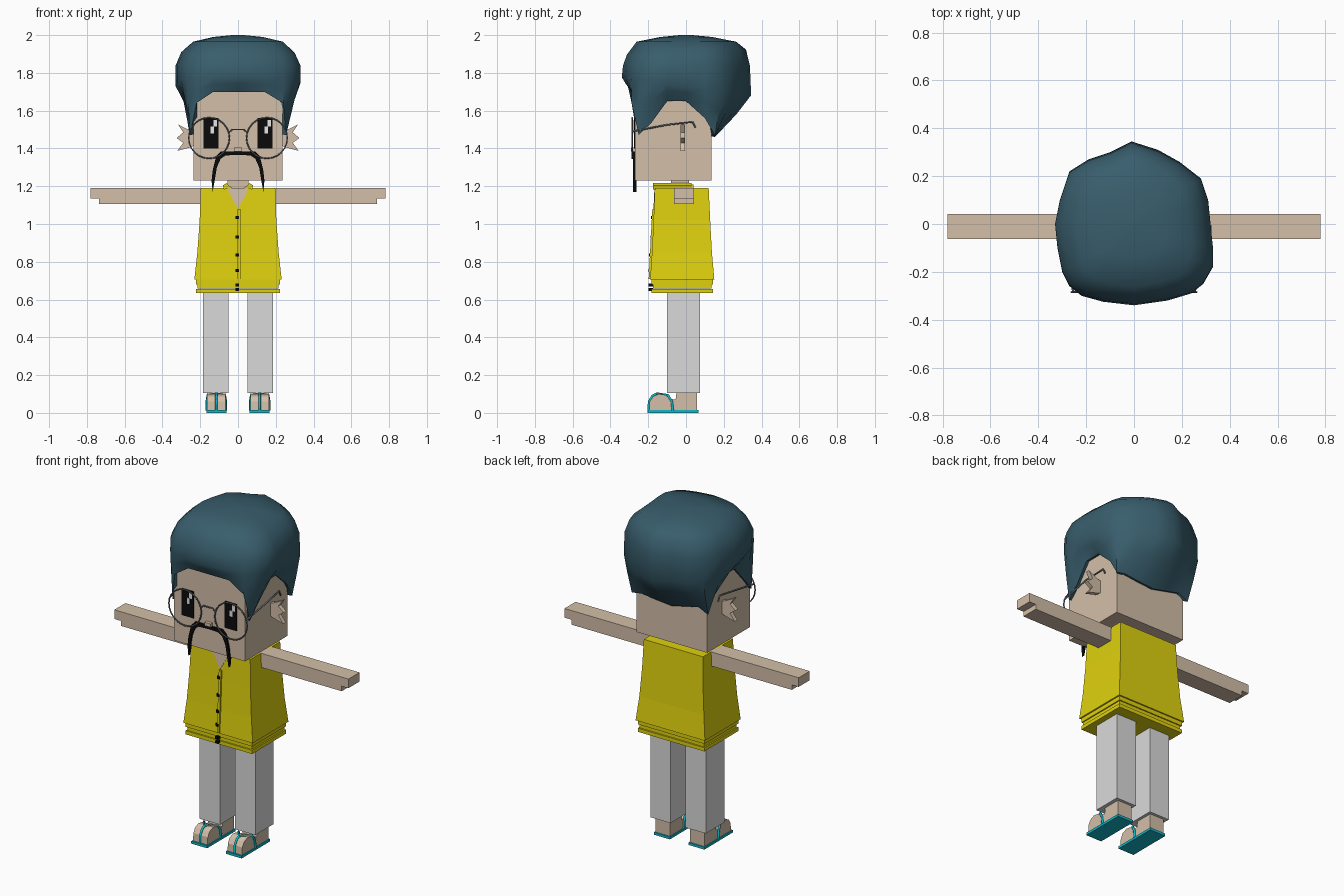
import bpy, bmesh, math
from mathutils import Vector

old = bpy.data.objects.get("Cube")
if old:
    bpy.data.objects.remove(old, do_unlink=True)


def material(name, srgb):
    lin = [((c / 255 + 0.055) / 1.055) ** 2.4 if c > 10 else c / 3294 for c in srgb]
    m = bpy.data.materials.new(name)
    m.use_nodes = True
    m.diffuse_color = (*lin, 1)
    m.node_tree.nodes["Principled BSDF"].inputs["Base Color"].default_value = (*lin, 1)
    return m


SKIN = material("skin", (211, 191, 168))
HAIR = material("dark teal hair", (56, 93, 108))
SHIRT = material("yellow cloth", (223, 209, 14))
PANTS = material("light grey cloth", (218, 218, 218))
BLACK = material("black", (10, 10, 10))
WHITE = material("white", (240, 240, 240))
TEAL = material("turquoise rubber", (18, 182, 200))
METAL = material("grey metal", (105, 112, 118))


def finish(name, bm, mat):
    bmesh.ops.recalc_face_normals(bm, faces=bm.faces)
    mesh = bpy.data.meshes.new(name)
    bm.to_mesh(mesh)
    bm.free()
    mesh.materials.append(mat)
    obj = bpy.data.objects.new(name, mesh)
    bpy.context.collection.objects.link(obj)
    return obj


def loft(name, rings, mat):
    """Skin a list of equal-length point rings and cap both ends."""
    bm = bmesh.new()
    loops = [[bm.verts.new(p) for p in ring] for ring in rings]
    n = len(loops[0])
    for a, b in zip(loops, loops[1:]):
        for i in range(n):
            j = (i + 1) % n
            bm.faces.new((a[i], a[j], b[j], b[i]))
    bm.faces.new(loops[0])
    bm.faces.new(loops[-1])
    return finish(name, bm, mat)


def rect(x, y0, y1, z):
    return [(-x, y0, z), (x, y0, z), (x, y1, z), (-x, y1, z)]


def box(name, x, y, z, mat):
    ring = [(x[0], y[0]), (x[1], y[0]), (x[1], y[1]), (x[0], y[1])]
    return loft(name, [[(a, b, h) for a, b in ring] for h in z], mat)


def plate(name, pts, y0, y1, mat):
    """Outline in x, z given thickness along y."""
    return loft(name, [[(x, y, z) for x, z in pts] for y in (y0, y1)], mat)


def wire(name, pts, radius, mat, cyclic=False):
    cu = bpy.data.curves.new(name, "CURVE")
    cu.dimensions = "3D"
    cu.bevel_depth = radius
    cu.bevel_resolution = 1
    cu.use_fill_caps = True
    sp = cu.splines.new("POLY")
    sp.points.add(len(pts) - 1)
    for p, co in zip(sp.points, pts):
        p.co = (*co, 1)
    sp.use_cyclic_u = cyclic
    cu.materials.append(mat)
    obj = bpy.data.objects.new(name, cu)
    bpy.context.collection.objects.link(obj)
    return obj


# Head, neck and nose
FRONT, BACK, SIDE = -0.27, 0.135, 0.236
box("head", (-SIDE, SIDE), (FRONT, BACK), (1.23, 1.75), SKIN)
box("neck", (-0.055, 0.055), (-0.08, 0.015), (1.17, 1.24), SKIN)
box("nose", (-0.02, 0.02), (-0.29, FRONT), (1.385, 1.405), SKIN)

# Hair: widest outline (x, y) with hairline height for each column
columns = [
    (0, -.34, 1.7), (.14, -.32, 1.7), (.24, -.29, 1.64), (.29, -.25, 1.47),
    (.33, -.18, 1.54), (.33, -.1, 1.65), (.32, 0, 1.65), (.31, .1, 1.56),
    (.28, .19, 1.47), (.19, .26, 1.48), (.1, .31, 1.47), (-.01, .345, 1.46),
    (-.1, .3, 1.48), (-.19, .27, 1.5), (-.27, .22, 1.47), (-.31, .1, 1.56),
    (-.33, 0, 1.65), (-.32, -.1, 1.65), (-.3, -.2, 1.54), (-.27, -.26, 1.47),
    (-.22, -.3, 1.64), (-.13, -.325, 1.7)]


def hugging(x, y, out):
    return (max(-SIDE - out, min(SIDE + out, x)),
            max(FRONT - out, min(BACK + out, y)))


inner, edge, fringe, brim = [], [], [], []
for x, y, z in columns:
    wide = 1.73 - 0.14 * y
    hx, hy = hugging(x, y, 0.018)
    ix, iy = hugging(x, y, -0.02)
    mid = z + (wide - z) * 0.55
    inner.append((ix, iy, z + 0.01))
    edge.append((hx, hy, z))
    fringe.append((hx + (x - hx) * 0.6, hy + (y - hy) * 0.6, mid))
    brim.append((x, y, wide))
crown = [[(x * s, y * t, z - lean * y) for x, y, _ in columns]
         for s, t, z, lean in ((1, .98, 1.84, 0), (.91, .92, 1.91, -.04),
                               (.72, .77, 1.965, 0), (.4, .4, 1.99, 0), (.1, .1, 2, 0))]
hair = loft("hair", [inner, edge, fringe, brim] + crown, HAIR)

# Torso: flared shirt, stacked hem bands, collar, neckline
loft("shirt", [rect(.231, -.19, .15, .705), rect(.215, -.18, .137, .85),
               rect(.203, -.172, .128, 1.02), rect(.197, -.165, .12, 1.19)], SHIRT)
for i, (w, z) in enumerate(((.222, .68), (.215, .658), (.222, .635))):
    box(f"hem_band_{i}", (-w, w), (-.182 + (.222 - w), .142 - (.222 - w)),
        (z, z + .03 if i == 0 else z + .022), SHIRT)
box("collar_back", (-.075, .075), (.015, .04), (1.185, 1.21), SHIRT)


def shirt_front(z):
    return -.165 - .008 * (1.19 - z) / .17 if z > 1.02 else -.172 - .018 * (1.02 - z) / .315


loft("neckline", [[(x, shirt_front(z) + d, z) for x, z in
                   ((-.06, 1.191), (.06, 1.191), (0, 1.08))] for d in (-.002, .004)], SKIN)
loft("placket", [[(x, shirt_front(z) + d, z) for x, z in
                  ((-.003, 1.08), (-.003, .71), (.012, .71), (.012, 1.08))]
                 for d in (-.008, .01)], SHIRT)
for i, z in enumerate((1.035, .93, .835, .755, .678, .652)):
    y = shirt_front(max(z, .75))
    box(f"button_{i}", (-.012, .006), (y - .012, y + .012), (z - .008, z + .008), BLACK)

# Moustache: half outline mirrored into one plate
half = [(.09, 1.385), (.115, 1.36), (.133, 1.29), (.14, 1.23), (.134, 1.17),
        (.122, 1.24), (.112, 1.3), (.092, 1.345), (.065, 1.363)]
outline = [(0, 1.385)] + half + [(0, 1.366)] + [(-x, z) for x, z in reversed(half)]
plate("moustache", outline, -.281, -.262, BLACK)

# Glasses bridge
wire("glasses_bridge", [(-.048, -.285, 1.485), (-.03, -.285, 1.5), (.03, -.285, 1.5),
                        (.048, -.285, 1.485)], .004, METAL)

for s, side in ((1, "left"), (-1, "right")):
    def span(a, b):
        return sorted((s * a, s * b))

    # Eye with two highlights
    cx = s * .143
    box(f"{side}_eye", (cx - .04, cx + .04), (FRONT - .006, FRONT), (1.4, 1.56), BLACK)
    for i, (dx, z) in enumerate(((.013, 1.515), (-.003, 1.48))):
        box(f"{side}_eye_highlight_{i}", (cx + dx, cx + dx + .018),
            (FRONT - .009, FRONT), (z, z + .035), WHITE)

    # Glasses rim and temple
    turn = [math.tau * k / 24 for k in range(24)]
    wire(f"{side}_glasses_rim", [(s * .153 + .108 * math.cos(t), -.285,
                                  1.455 + .108 * math.sin(t)) for t in turn], .004, METAL, True)
    wire(f"{side}_glasses_temple", [(s * .255, -.285, 1.49), (s * .26, -.1, 1.525),
                                    (s * .25, .035, 1.54), (s * .25, .05, 1.51)], .005, METAL)

    # Jagged ear
    ear = [(.22, 1.485), (.255, 1.495), (.317, 1.526), (.29, 1.485), (.325, 1.455),
           (.29, 1.43), (.322, 1.387), (.255, 1.405), (.22, 1.42)]
    plate(f"{side}_ear", [(s * x, z) for x, z in ear], -.03, -.005, SKIN)

    # Arm with stepped hand tip
    arm = [(.17, 1.19), (.78, 1.19), (.78, 1.135), (.735, 1.135), (.735, 1.105), (.17, 1.105)]
    plate(f"{side}_arm", [(s * x, z) for x, z in arm], -.063, .042, SKIN)

    # Collar flap
    flap = [(.03, 1.19), (.075, 1.183), (.08, 1.205), (.06, 1.217), (.045, 1.2)]
    plate(f"{side}_collar_flap", [(s * x, z) for x, z in flap], -.175, .03, SHIRT)

    # Trouser leg, foot, sandal
    box(f"{side}_trouser_leg", span(.05, .185), (-.1, .075), (.105, .645), PANTS)
    foot = [(-.195, .012), (-.192, .06), (-.175, .087), (-.145, .1), (-.11, .095),
            (-.085, .075), (-.055, .07), (-.05, .11), (.058, .11), (.058, .012)]
    loft(f"{side}_foot", [[(s * x, y, z) for y, z in foot] for x in (.067, .163)], SKIN)
    box(f"{side}_sandal_sole", span(.062, .168), (-.205, .065), (0, .015), TEAL)
    mid = s * .115
    strap = [(-1, -.07, .012), (-1, -.075, .06), (-.9, -.095, .093), (0, -.155, .102),
             (.9, -.095, .093), (1, -.075, .06), (1, -.07, .012)]
    wire(f"{side}_sandal_strap", [(mid + .05 * u, y, z) for u, y, z in strap], .007, TEAL)
    wire(f"{side}_sandal_thong", [(mid, -.155, .102), (mid, -.178, .09), (mid, -.196, .06),
                                  (mid, -.198, .012)], .007, TEAL)

# Smooth the hair while keeping its sharp rim
bpy.ops.object.select_all(action="DESELECT")
hair.select_set(True)
bpy.context.view_layer.objects.active = hair
bpy.ops.object.shade_smooth_by_angle(angle=math.radians(45))
